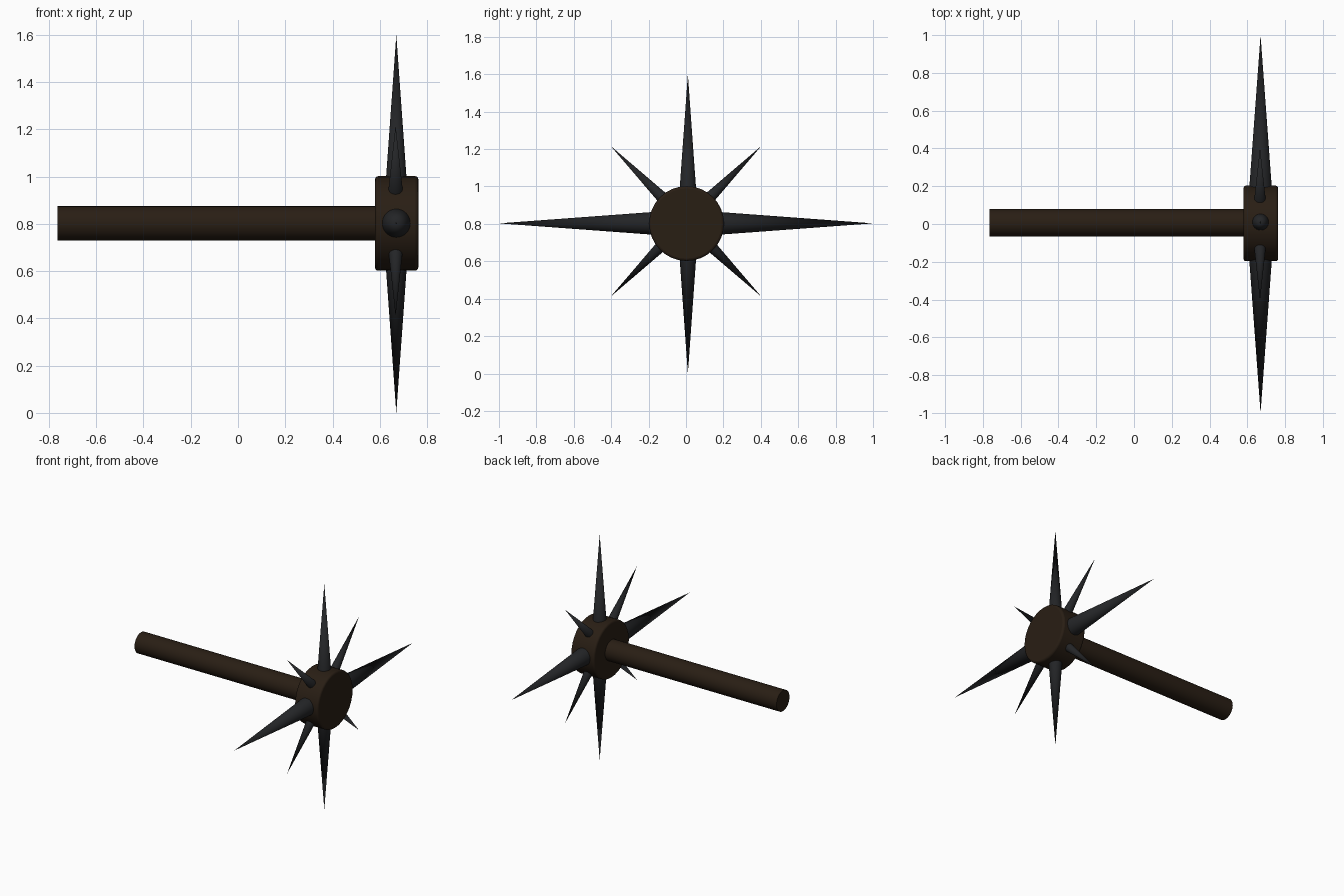
import bpy, math
from mathutils import Vector

if "Cube" in bpy.data.objects:
    bpy.data.objects.remove(bpy.data.objects["Cube"])


def material(name, rgb):
    m = bpy.data.materials.new(name)
    m.diffuse_color = (*rgb, 1)
    m.use_nodes = True
    m.node_tree.nodes["Principled BSDF"].inputs["Base Color"].default_value = m.diffuse_color
    return m


wood = material("dark_wood", (0.022, 0.013, 0.007))
iron = material("black_iron", (0.017, 0.018, 0.020))


def finish(name, mat):
    ob = bpy.context.object
    ob.name = name
    ob.data.materials.append(mat)
    bpy.ops.object.shade_smooth_by_angle(angle=math.radians(35))
    return ob


def rod(name, x0, x1, radius, y, z):
    bpy.ops.mesh.primitive_cylinder_add(
        vertices=32, radius=radius, depth=x1 - x0,
        location=((x0 + x1) / 2, y, z), rotation=(0, math.pi / 2, 0))
    return finish(name, wood)


def spike(name, centre, angle, start, tip, surface_radius):
    # surface_radius is the cone radius where it leaves the head (0.2 from axis)
    d = Vector((0, math.cos(angle), math.sin(angle)))
    base = surface_radius * (tip - start) / (tip - 0.2)
    bpy.ops.mesh.primitive_cone_add(
        vertices=32, radius1=base, radius2=0, depth=tip - start,
        location=Vector(centre) + d * (start + tip) / 2,
        rotation=d.to_track_quat('Z', 'Y').to_euler())
    return finish(name, iron)


# handle
rod("handle", -0.765, 0.60, 0.073, 0.006, 0.802)

# drum-shaped head with softened rims
head = rod("head", 0.58, 0.763, 0.2, 0.003, 0.802)
bevel = head.modifiers.new("rim_bevel", 'BEVEL')
bevel.width = 0.013
bevel.segments = 3
bevel.limit_method = 'ANGLE'
bevel.angle_limit = math.radians(40)

# ring of spikes: long sideways, medium vertical, short diagonal
for i in range(8):
    a = i * math.pi / 4
    if i % 4 == 0:
        spike(f"side_spike_{i}", (0.67, 0, 0.803), a, 0.12, 1.0, 0.059)
    elif i % 2 == 0:
        spike(f"vertical_spike_{i}", (0.67, 0.01, 0.80), a, 0.12, 0.80, 0.043)
    else:
        spike(f"diagonal_spike_{i}", (0.667, 0, 0.814), a, 0.12, 0.57, 0.029)
